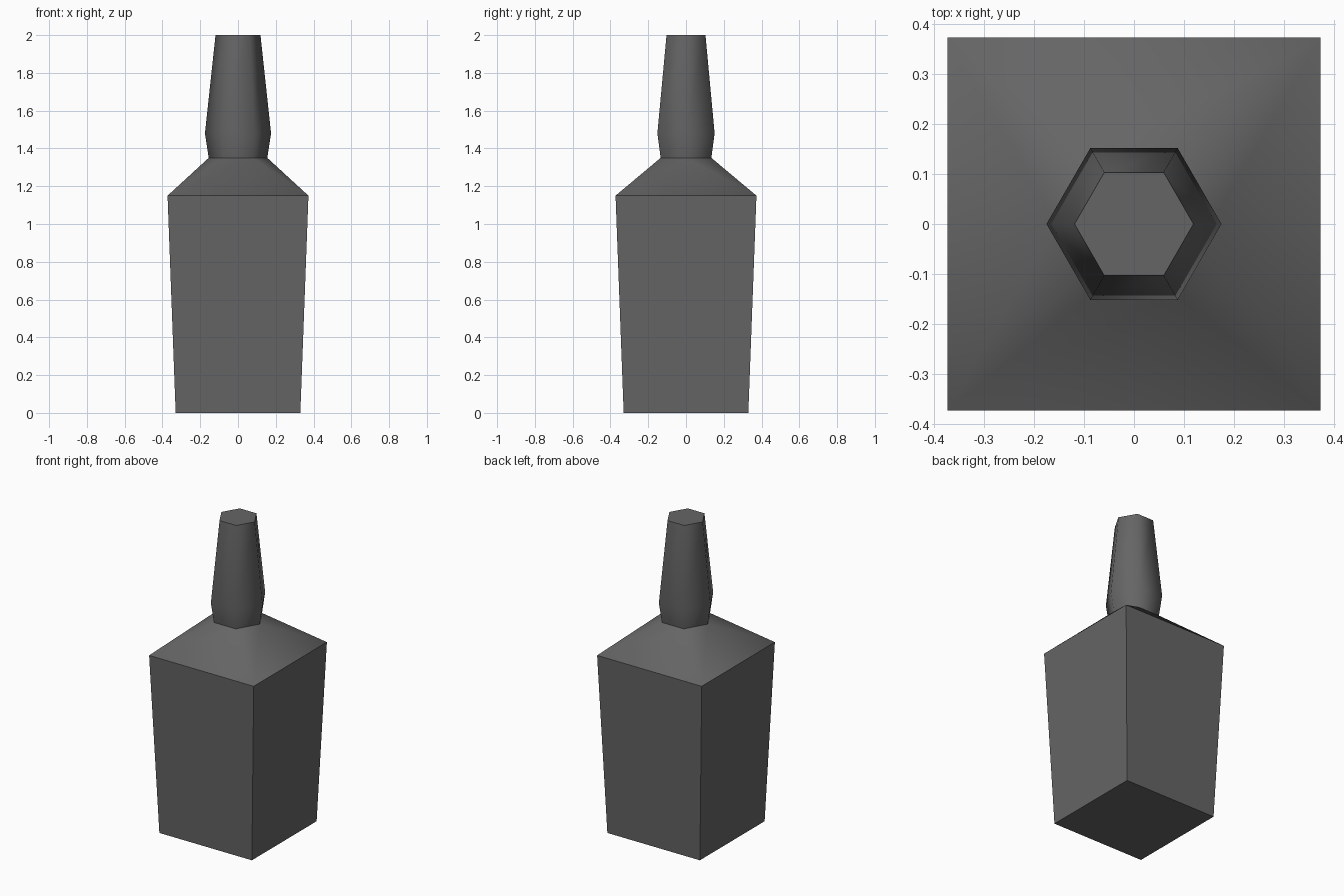
import bpy, bmesh
from math import cos, sin, radians

cube = bpy.data.objects.get("Cube")
if cube:
    bpy.data.objects.remove(cube, do_unlink=True)

# Single grey material
grey = bpy.data.materials.new("dark_grey")
grey.use_nodes = True
colour = (0.13, 0.13, 0.13, 1)
grey.diffuse_color = colour
grey.node_tree.nodes["Principled BSDF"].inputs["Base Color"].default_value = colour


def square(bm, half, z):
    return [bm.verts.new((x * half, y * half, z))
            for x, y in ((1, -1), (1, 1), (-1, 1), (-1, -1))]


def hexagon(bm, radius, z):
    angles = [radians(60 * i) for i in range(6)]
    return [bm.verts.new((radius * cos(a), radius * sin(a), z)) for a in angles]


def bridge(bm, low, high):
    n = len(low)
    for i in range(n):
        j = (i + 1) % n
        bm.faces.new((low[i], low[j], high[j], high[i]))


def finish(bm, name, angle):
    bmesh.ops.recalc_face_normals(bm, faces=bm.faces)
    mesh = bpy.data.meshes.new(name)
    bm.to_mesh(mesh)
    bm.free()
    mesh.materials.append(grey)
    obj = bpy.data.objects.new(name, mesh)
    bpy.context.collection.objects.link(obj)
    bpy.ops.object.select_all(action='DESELECT')
    obj.select_set(True)
    bpy.context.view_layer.objects.active = obj
    bpy.ops.object.shade_smooth_by_angle(angle=radians(angle))


COLLAR = (0.155, 1.35)

# Tapered square body with a shoulder closing to the hexagonal collar
bm = bmesh.new()
base, top = square(bm, 0.33, 0), square(bm, 0.373, 1.15)
bm.faces.new(base)
bridge(bm, base, top)
collar = hexagon(bm, *COLLAR)
right_front, right_back, left_back, left_front = top
bm.faces.new((right_back, left_back, collar[2], collar[1]))
bm.faces.new((left_front, right_front, collar[5], collar[4]))
for a, b, i in ((right_front, right_back, 0), (left_back, left_front, 3)):
    bm.faces.new((a, b, collar[i]))
    bm.faces.new((b, collar[i + 1], collar[i]))
    bm.faces.new((a, collar[i], collar[i - 1]))
finish(bm, "bottle_body", 45)

# Hexagonal neck with a slight bulge and a flat cap
bm = bmesh.new()
rings = [hexagon(bm, r, z) for r, z in (COLLAR, (0.175, 1.48), (0.119, 2.0))]
for low, high in zip(rings, rings[1:]):
    bridge(bm, low, high)
bm.faces.new(rings[-1])
finish(bm, "bottle_neck", 65)
